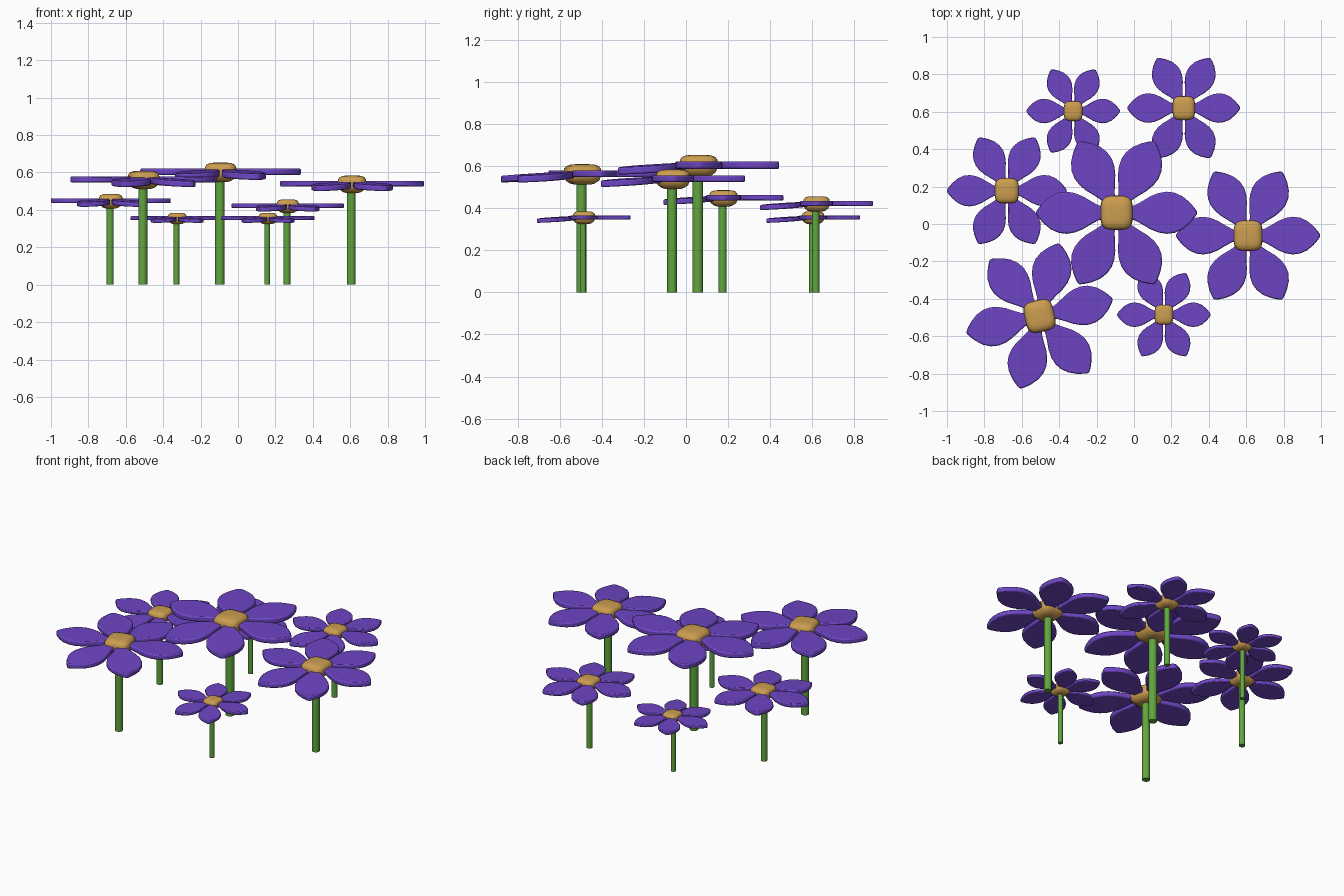
import bpy, bmesh, math
from mathutils import Matrix, Vector

if "Cube" in bpy.data.objects:
    bpy.data.objects.remove(bpy.data.objects["Cube"])


def material(name, rgb):
    m = bpy.data.materials.new(name)
    m.diffuse_color = (*rgb, 1)
    m.use_nodes = True
    m.node_tree.nodes["Principled BSDF"].inputs["Base Color"].default_value = m.diffuse_color
    return m


PURPLE = material("petal purple", (0.155, 0.06, 0.55))
GOLD = material("centre gold", (0.60, 0.34, 0.08))
GREEN = material("stem green", (0.12, 0.38, 0.05))


def finish(bm, name, mat, loc, rot=0.0, bevel=0.0):
    bmesh.ops.recalc_face_normals(bm, faces=bm.faces)
    me = bpy.data.meshes.new(name)
    bm.to_mesh(me)
    bm.free()
    me.materials.append(mat)
    ob = bpy.data.objects.new(name, me)
    bpy.context.collection.objects.link(ob)
    ob.location = loc
    ob.rotation_euler[2] = rot
    if bevel:
        b = ob.modifiers.new("soft rim", 'BEVEL')
        b.width = bevel
        b.segments = 2
        b.limit_method = 'ANGLE'
        b.angle_limit = math.radians(50)
    bpy.ops.object.select_all(action='DESELECT')
    ob.select_set(True)
    bpy.context.view_layer.objects.active = ob
    bpy.ops.object.shade_smooth_by_angle(angle=math.radians(40))
    return ob


def loft(bm, rings):
    # skin closed rings of points and cap both ends
    rows = [[bm.verts.new(p) for p in r] for r in rings]
    n = len(rows[0])
    for a, b in zip(rows, rows[1:]):
        for i in range(n):
            j = (i + 1) % n
            bm.faces.new((a[i], a[j], b[j], b[i]))
    bm.faces.new(rows[0])
    bm.faces.new(rows[-1])


# petal half width along its length, for a flower of radius 1
PETAL = [(0.10, 0.07), (0.22, 0.09), (0.32, 0.145), (0.42, 0.205), (0.52, 0.245),
         (0.62, 0.262), (0.72, 0.25), (0.82, 0.205), (0.91, 0.13), (0.97, 0.06), (1.0, 0.015)]


def petals(x, y, z, r, rot):
    bm = bmesh.new()
    half = 0.04 * r
    for ang in (0, 62, 118, 180, 242, 298):
        drop = 0.065 if ang > 180 else 0.0     # front petals hang a little
        turn = Matrix.Rotation(math.radians(ang), 4, 'Z')
        rows = []
        for zs in (half, -half):
            rows.append([[bm.verts.new(turn @ Vector((u * r, s * w * r, zs - drop * u * r)))
                          for s in (-1, 0, 1)] for u, w in PETAL])
        top, bot = rows
        n = len(PETAL)
        for i in range(n - 1):
            for k in range(2):
                for g in (top, bot):
                    bm.faces.new((g[i][k], g[i + 1][k], g[i + 1][k + 1], g[i][k + 1]))
            for k in (0, 2):
                bm.faces.new((top[i][k], top[i + 1][k], bot[i + 1][k], bot[i][k]))
        for i in (0, n - 1):
            for k in range(2):
                bm.faces.new((top[i][k], top[i][k + 1], bot[i][k + 1], bot[i][k]))
    finish(bm, "petals", PURPLE, (x, y, z), rot, 0.018 * r)


def centre(x, y, z, r, rot):
    # rounded square button, tapering underneath towards the stem
    bm = bmesh.new()
    rings = []
    for h, s in ((-0.13, 0.4), (-0.115, 0.65), (-0.08, 0.88), (-0.02, 1.0),
                 (0.06, 0.97), (0.09, 0.86), (0.108, 0.65), (0.114, 0.35)):
        ring = []
        for i in range(28):
            a = 2 * math.pi * i / 28
            c, d = math.cos(a), math.sin(a)
            k = (abs(c) ** 4 + abs(d) ** 4) ** -0.25
            ring.append((0.2 * r * s * k * c, 0.213 * r * s * k * d, h * r))
        rings.append(ring)
    loft(bm, rings)
    finish(bm, "flower_centre", GOLD, (x, y, z), rot)


def stem(x, y, z, r):
    bm = bmesh.new()
    rad = 0.06 * r
    rings = []
    for t in (0, 0.25, 0.5, 0.75, 1):
        rings.append([(rad * math.cos(math.tau * i / 12), rad * math.sin(math.tau * i / 12),
                       t * (z - 0.06 * r)) for i in range(12)])
    loft(bm, rings)
    finish(bm, "stem", GREEN, (x - 0.004, y - 0.004, 0))


# x, y, petal height, radius, turn in degrees
FLOWERS = [(-0.093, 0.060, 0.604, 0.430, 0),
           (0.610, -0.062, 0.540, 0.385, 0),
           (-0.505, -0.492, 0.563, 0.400, 13),
           (-0.680, 0.178, 0.449, 0.320, 0),
           (0.266, 0.620, 0.422, 0.301, 0),
           (-0.325, 0.604, 0.356, 0.250, 0),
           (0.160, -0.485, 0.356, 0.250, 0)]

for fx, fy, fz, fr, turn in FLOWERS:
    a = math.radians(turn)
    petals(fx, fy, fz, fr, a)
    centre(fx, fy, fz, fr, a)
    stem(fx, fy, fz, fr)
